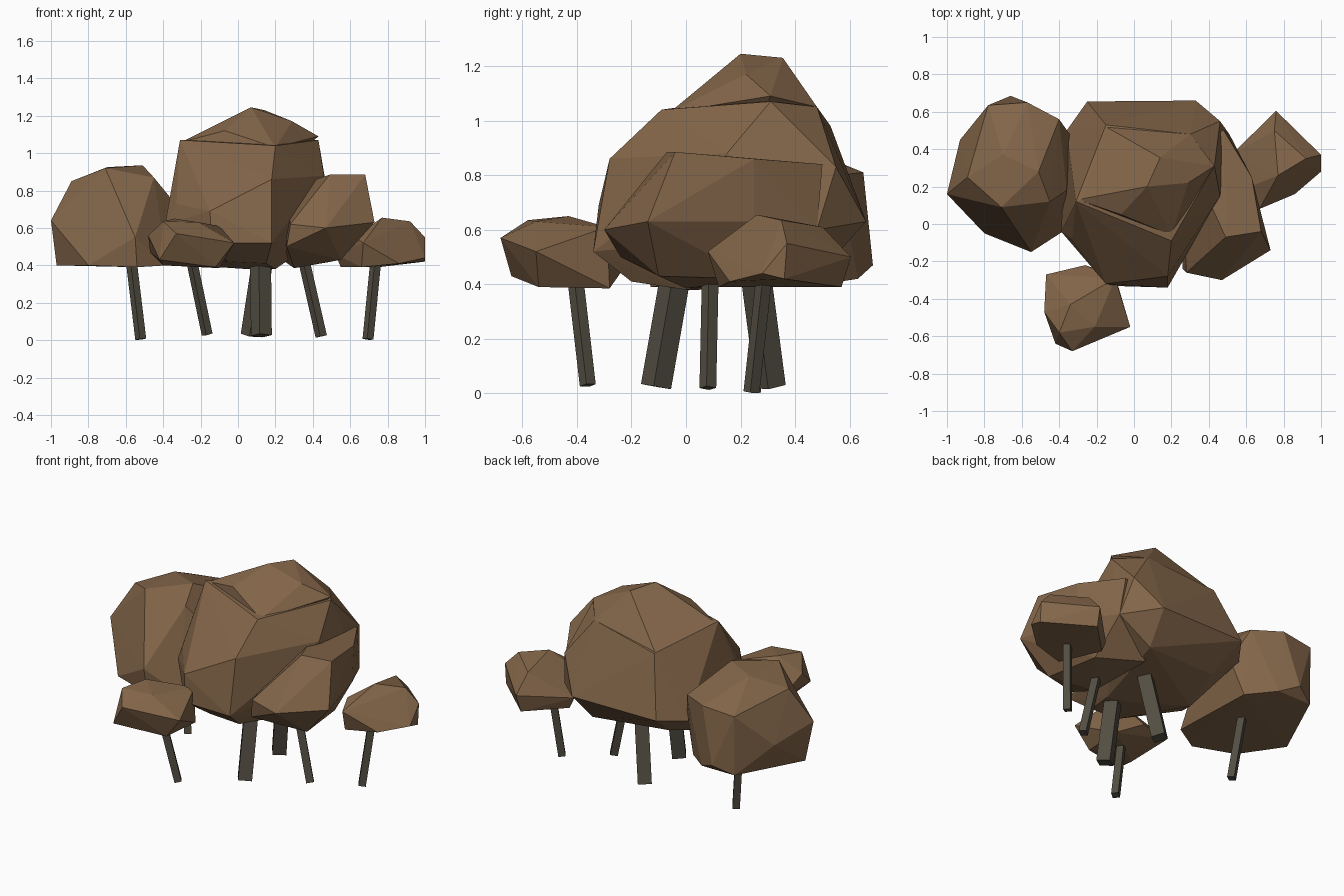
import bpy, bmesh, math
from mathutils import Vector, Matrix


def material(name, rgb):
    m = bpy.data.materials.new(name)
    m.diffuse_color = (*rgb, 1)
    return m


FOLIAGE = material("foliage_brown", (0.225, 0.130, 0.066))
BARK = material("bark_grey", (0.086, 0.076, 0.056))


def finish(bm, name, mat):
    bmesh.ops.recalc_face_normals(bm, faces=bm.faces)
    me = bpy.data.meshes.new(name)
    bm.to_mesh(me)
    bm.free()
    me.materials.append(mat)
    ob = bpy.data.objects.new(name, me)
    bpy.context.collection.objects.link(ob)
    return ob


def clump(name, pts):
    """Faceted foliage clump: convex hull round a few corner points."""
    bm = bmesh.new()
    for p in pts:
        bm.verts.new(p)
    bmesh.ops.convex_hull(bm, input=bm.verts)
    loose = [v for v in bm.verts if not v.link_faces]
    bmesh.ops.delete(bm, geom=loose, context='VERTS')
    finish(bm, name, FOLIAGE)


def trunk(name, foot, top, width, turn=36):
    """Leaning four-sided trunk from foot to top."""
    a, b = Vector(foot), Vector(top)
    d = b - a
    tilt = Vector((0, 0, 1)).rotation_difference(d).to_matrix().to_4x4()
    place = Matrix.Translation((a + b) / 2) @ tilt @ Matrix.Rotation(math.radians(turn + 45), 4, 'Z')
    bm = bmesh.new()
    r = width / math.sqrt(2)
    bmesh.ops.create_cone(bm, cap_ends=True, segments=4, radius1=r, radius2=r,
                          depth=d.length, matrix=place)
    finish(bm, name, BARK)


# Large left clump
clump("left_foliage", [
    (-1, .16, .64), (-.97, .2, .40), (-.93, .45, .58), (-.80, -.05, .40),
    (-.55, -.15, .55), (-.54, -.13, .39), (-.38, -.04, .40), (-.89, .25, .85),
    (-.78, .635, .79), (-.71, .09, .92), (-.70, .37, .925), (-.51, .28, .935),
    (-.45, .12, .87), (-.40, .56, .80), (-.57, .65, .81), (-.33, .46, .62),
    (-.36, .18, .76), (-.66, .685, .47), (-.55, .63, .42), (-.40, .50, .40),
    (-.78, .63, .42)])

# Central clump: broad body plus the summit that rises from it
clump("centre_foliage", [
    (-.36, .0, .50), (-.25, .2, .40), (-.20, .45, .48), (.05, .05, .38),
    (.20, .0, .38), (.30, .50, .45), (-.05, -.2, .42), (.15, -.2, .41),
    (-.39, -.04, .62), (-.14, -.33, .52), (.18, -.34, .52), (.18, -.28, .86),
    (-.33, -.08, .73), (-.15, -.32, .69), (-.36, .50, .60), (-.25, .655, .63),
    (.18, .645, .65), (.33, .66, .63), (.46, .55, .83), (.51, .48, .60),
    (-.31, .12, 1.07), (-.15, .53, .98), (.20, -.09, 1.04),
    (.43, .31, 1.07), (.46, .15, .88), (.30, .48, 1.05)])
clump("summit_foliage", [
    (-.30, .13, 1.06), (-.07, .05, 1.12), (.20, -.06, 1.03), (.07, .20, 1.245),
    (.14, .355, 1.23), (.29, .22, 1.17), (.43, .31, 1.09), (.30, .48, 1.05),
    (-.15, .52, .98), (.1, .2, .8)])

# Right shoulder, wrapping the centre from front to back
clump("right_foliage", [
    (.49, -.07, .885), (.68, -.04, .885), (.63, .25, .86), (.48, .50, .84),
    (.73, -.14, .63), (.62, .25, .63), (.47, -.30, .60), (.28, -.26, .62),
    (.26, -.24, .50), (.55, -.10, .43), (.30, .0, .385), (.50, .25, .42),
    (.51, .48, .60), (.25, .4, .42), (.30, .10, .72), (.25, .45, .80)])

# Small outlying clumps
clump("small_front_foliage", [
    (-.48, -.47, .56), (-.47, -.27, .47), (-.26, -.22, .47), (-.34, -.43, .65),
    (-.21, -.55, .63), (-.10, -.29, .61), (-.02, -.55, .52), (-.33, -.68, .57),
    (-.42, -.64, .43), (-.12, -.54, .39), (-.10, -.28, .385), (-.40, -.50, .40),
    (-.40, -.58, .635)])
clump("small_right_foliage", [
    (.55, .37, .39), (.52, .37, .46), (.76, .605, .50), (.75, .57, .39),
    (1, .37, .55), (1, .28, .44), (1, .36, .42), (.86, .16, .41),
    (.67, .08, .52), (.66, .12, .39), (.77, .26, .655), (.92, .35, .635),
    (.75, .50, .61), (.62, .20, .55)])

# Trunks: foot, top, width
for name, foot, top, w in [
    ("left_trunk", (-.52, .245, .005), (-.575, .285, .46), .042),
    ("small_front_trunk", (-.165, -.36, .03), (-.255, -.41, .46), .042),
    ("main_front_trunk", (.125, -.11, .025), (.12, -.03, .48), .080),
    ("main_back_trunk", (.07, .31, .025), (.14, .25, .48), .080),
    ("right_trunk", (.445, .08, .02), (.34, .09, .48), .044),
    ("small_right_trunk", (.695, .24, .005), (.74, .29, .46), .042),
]:
    trunk(name, foot, top, w)
